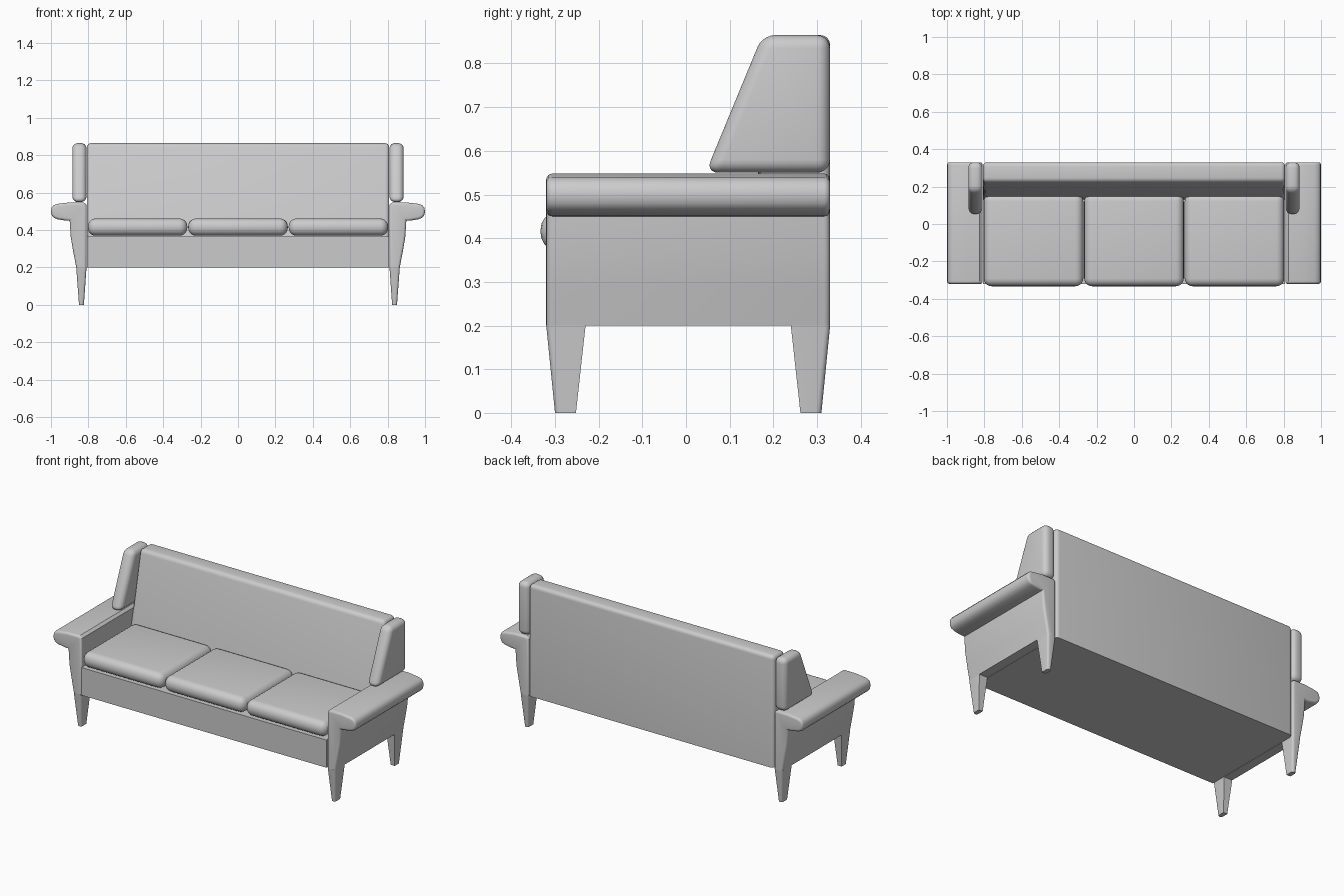
import bpy, bmesh
from mathutils import Vector

if "Cube" in bpy.data.objects:
    bpy.data.objects.remove(bpy.data.objects["Cube"])


def finish(name, bm, radius, keep, segs=4):
    """Round the chosen edges and turn the bmesh into a smooth-shaded object."""
    bmesh.ops.recalc_face_normals(bm, faces=bm.faces[:])
    edges = [e for e in bm.edges if keep(e)]
    bmesh.ops.bevel(bm, geom=edges, offset=radius, segments=segs, profile=0.5,
                    affect='EDGES', clamp_overlap=True)
    bmesh.ops.recalc_face_normals(bm, faces=bm.faces[:])
    me = bpy.data.meshes.new(name)
    bm.to_mesh(me)
    bm.free()
    ob = bpy.data.objects.new(name, me)
    bpy.context.collection.objects.link(ob)
    bpy.ops.object.select_all(action='DESELECT')
    ob.select_set(True)
    bpy.context.view_layer.objects.active = ob
    bpy.ops.object.shade_smooth_by_angle(angle=0.6)
    return ob


def loft(a, b):
    """Closed solid between two matching outlines."""
    bm = bmesh.new()
    va = [bm.verts.new(p) for p in a]
    vb = [bm.verts.new(p) for p in b]
    n = len(a)
    bm.faces.new(va)
    bm.faces.new(vb[::-1])
    for i in range(n):
        j = (i + 1) % n
        bm.faces.new((va[i], vb[i], vb[j], va[j]))
    return bm


def prism_x(pts, x0, x1):
    return loft([(x0, y, z) for y, z in pts], [(x1, y, z) for y, z in pts])


def prism_y(pts, y0, y1):
    return loft([(x, y0, z) for x, z in pts], [(x, y1, z) for x, z in pts])


def rect(x0, x1, y0, y1, z):
    return [(x0, y0, z), (x1, y0, z), (x1, y1, z), (x0, y1, z)]


def top_z(e):
    return max(v.co.z for v in e.verts)


# Seat base and sloping backrest, one L-shaped profile
pts = [(-0.32, 0.2), (0.33, 0.2), (0.33, 0.865), (0.225, 0.865),
       (0.13, 0.365), (-0.32, 0.365)]
finish("base_and_backrest", prism_x(pts, -0.808, 0.808), 0.022,
       lambda e: top_z(e) > 0.6)

# Three seat cushions
for i in range(3):
    c = (i - 1) * 0.537
    bm = loft(rect(c - 0.266, c + 0.266, -0.333, 0.163, 0.37),
              rect(c - 0.266, c + 0.266, -0.333, 0.163, 0.462))
    finish(f"seat_cushion_{i + 1}", bm, 0.042, lambda e: True, 5)

# Side panel flowing into a flat, overhanging armrest (outline seen from the front)
arm = [(0.81, 0.2), (0.865, 0.2), (0.882, 0.29), (0.894, 0.36), (0.9, 0.45),
       (0.925, 0.451), (0.965, 0.458), (0.985, 0.466), (0.996, 0.48),
       (1.0, 0.5), (0.996, 0.52), (0.985, 0.533), (0.965, 0.54),
       (0.9, 0.548), (0.825, 0.548), (0.81, 0.535)]
# Wing outline seen from the side
wing = [(0.045, 0.55), (0.33, 0.55), (0.33, 0.865), (0.175, 0.865)]

for side, s in (("left", -1), ("right", 1)):
    finish(f"{side}_armrest", prism_y([(s * x, z) for x, z in arm], -0.32, 0.33),
           0.014, lambda e: top_z(e) > 0.21
           and abs(e.verts[0].co.y - e.verts[1].co.y) < 0.01)
    finish(f"{side}_wing", prism_x(wing, s * 0.81, s * 0.886), 0.03,
           lambda e: True, 5)
    # Tapered legs
    for end, ya, yb in (("front", (-0.32, -0.23), (-0.3, -0.252)),
                        ("back", (0.24, 0.33), (0.262, 0.31))):
        outer = -0.32 if end == "front" else 0.33
        bm = loft(rect(s * 0.824, s * 0.85, *yb, 0),
                  rect(s * 0.81, s * 0.865, *ya, 0.2))
        finish(f"{side}_{end}_leg", bm, 0.012,
               lambda e: abs(e.verts[0].co.z - e.verts[1].co.z) > 0.1
               and any(abs(v.co.y - outer) < 0.001 for v in e.verts))
